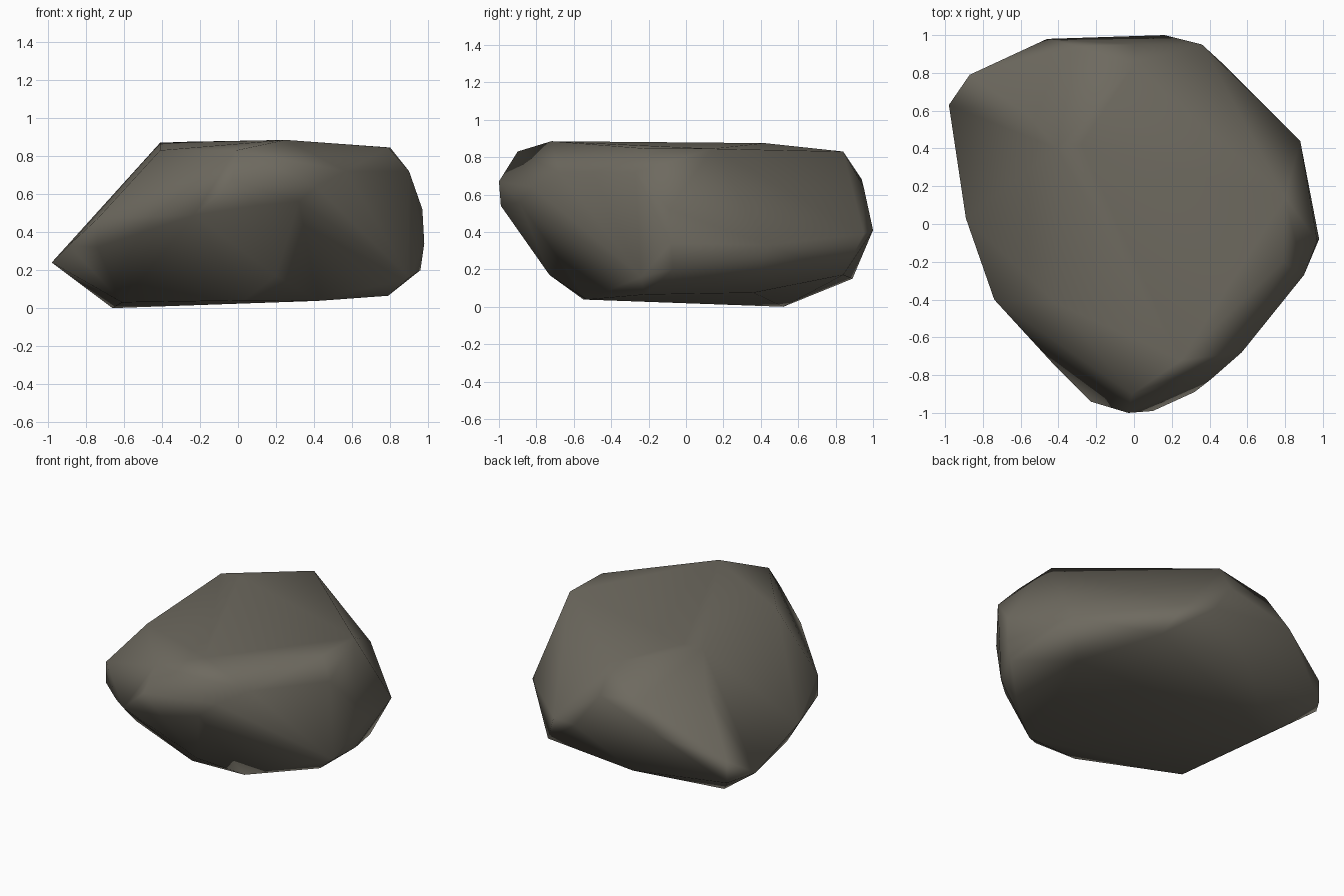
import bpy, bmesh, math

if "Cube" in bpy.data.objects:
    bpy.data.objects.remove(bpy.data.objects["Cube"])

# Corner points of the boulder, ring by ring; the skin is their convex hull
underside = [(-.66, .52, 0), (-.61, -.25, .03), (.03, -.55, .04), (.42, -.53, .038),
             (.79, -.22, .065), (.77, .36, .075), (.48, .84, .17), (-.21, .89, .15)]
low_ring = [(-.98, .63, .24), (-.87, .79, .20), (-.74, -.40, .32), (.20, -.73, .17),
            (.96, -.07, .20), (.88, .44, .33), (-.89, .03, .33), (.90, -.24, .16)]
mid_ring = [(-.46, .98, .50), (-.87, .79, .35), (.16, 1, .41), (.36, .95, .39),
            (.98, -.08, .34), (.97, -.09, .52), (-.23, -.94, .49), (-.74, -.40, .47),
            (.10, -.99, .54), (.32, -.89, .56), (-.41, -.76, .43)]
high_ring = [(-.03, -1, .67), (.41, -.82, .64), (.57, -.68, .72), (.90, -.27, .72),
             (0, .95, .64), (-.30, .94, .68), (-.56, .58, .70)]
crown = [(-.01, -.90, .83), (.25, -.72, .885), (.79, -.20, .845), (.80, .14, .845),
         (0, .84, .83), (-.41, .40, .87), (-.28, .42, .875), (-.41, -.42, .83)]

bm = bmesh.new()
for p in underside + low_ring + mid_ring + high_ring + crown:
    bm.verts.new(p)
bmesh.ops.convex_hull(bm, input=bm.verts[:])
loose = [v for v in bm.verts if not v.link_faces]
bmesh.ops.delete(bm, geom=loose, context='VERTS')
bmesh.ops.recalc_face_normals(bm, faces=bm.faces[:])

mesh = bpy.data.meshes.new("boulder")
bm.to_mesh(mesh)
bm.free()
boulder = bpy.data.objects.new("boulder", mesh)
bpy.context.collection.objects.link(boulder)

# Warm grey stone
stone = bpy.data.materials.new("warm grey stone")
stone.diffuse_color = (.155, .143, .115, 1)
stone.use_nodes = True
stone.node_tree.nodes["Principled BSDF"].inputs["Base Color"].default_value = stone.diffuse_color
mesh.materials.append(stone)

# Soft shading that keeps the broad facets readable
bpy.context.view_layer.objects.active = boulder
boulder.select_set(True)
bpy.ops.object.shade_smooth_by_angle(angle=math.radians(75))
weighted = boulder.modifiers.new("facet normals", 'WEIGHTED_NORMAL')
weighted.keep_sharp = True
